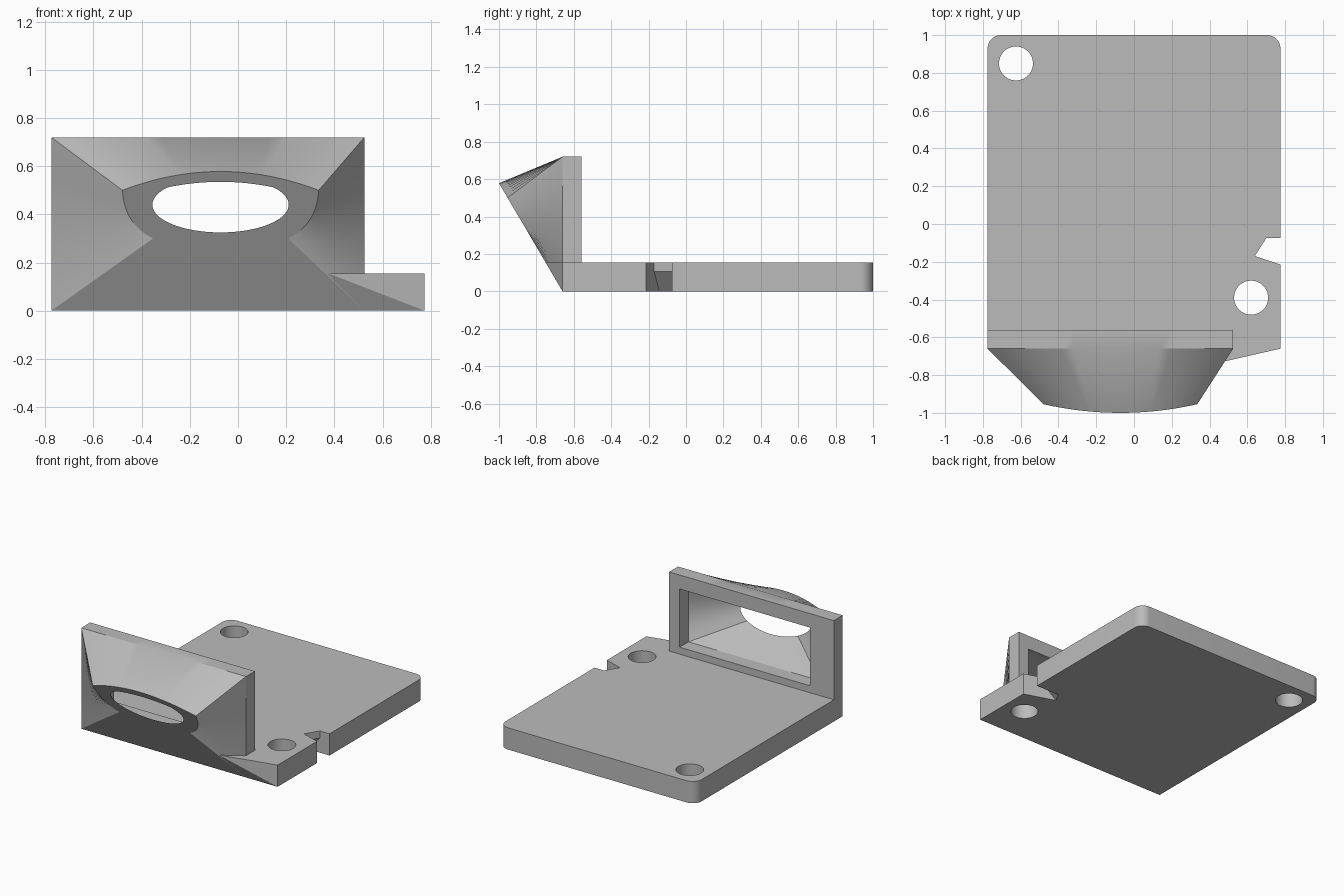
import bpy, bmesh, math
from mathutils import Vector

cube = bpy.data.objects.get("Cube")
if cube:
    bpy.data.objects.remove(cube, do_unlink=True)

grey = bpy.data.materials.new("plain_grey")
grey.use_nodes = True
GREY = (0.5, 0.5, 0.5, 1)
grey.diffuse_color = GREY
grey.node_tree.nodes["Principled BSDF"].inputs["Base Color"].default_value = GREY


def finish(name, bm):
    bmesh.ops.recalc_face_normals(bm, faces=bm.faces)
    mesh = bpy.data.meshes.new(name)
    bm.to_mesh(mesh)
    bm.free()
    mesh.materials.append(grey)
    obj = bpy.data.objects.new(name, mesh)
    bpy.context.collection.objects.link(obj)
    return obj


def loft(name, rings):
    """Closed solid through rings with equal point counts."""
    bm = bmesh.new()
    loops = [[bm.verts.new(p) for p in ring] for ring in rings]
    n = len(loops[0])
    for a, b in zip(loops, loops[1:]):
        for i in range(n):
            j = (i + 1) % n
            bm.faces.new((a[i], a[j], b[j], b[i]))
    bm.faces.new(loops[0])
    bm.faces.new(loops[-1])
    return finish(name, bm)


def flat(points, z):
    return [(x, y, z) for x, y in points]


def arc(cx, cy, r, start, end, n):
    step = (end - start) / n
    return [(cx + r * math.cos(math.radians(start + i * step)),
             cy + r * math.sin(math.radians(start + i * step))) for i in range(n + 1)]


def activate(obj):
    bpy.ops.object.select_all(action='DESELECT')
    obj.select_set(True)
    bpy.context.view_layer.objects.active = obj


def cut(obj, cutter):
    mod = obj.modifiers.new("cut", 'BOOLEAN')
    mod.operation = 'DIFFERENCE'
    mod.solver = 'EXACT'
    mod.object = cutter
    activate(obj)
    bpy.ops.object.modifier_apply(modifier=mod.name)
    bpy.data.objects.remove(cutter, do_unlink=True)


def smooth(obj, angle):
    activate(obj)
    bpy.ops.object.shade_smooth_by_angle(angle=math.radians(angle))


W, SIDE, FRONT, BACK = 0.775, 0.525, -0.66, -0.56
THICK, TOP, R = 0.155, 0.72, 0.07

# Base plate with rounded rear corners
outline = [(-W, BACK), (SIDE, BACK), (SIDE, FRONT), (W, FRONT)]
outline += arc(W - R, 1 - R, R, 0, 90, 10) + arc(R - W, 1 - R, R, 90, 180, 10)
plate = loft("base_plate", [flat(outline, 0), flat(outline, THICK)])

# Screw holes
for x, y in ((-0.625, 0.85), (0.62, -0.39)):
    circle = arc(x, y, 0.09, 0, 360, 48)[:-1]
    cut(plate, loft("hole_cutter", [flat(circle, -0.1), flat(circle, 0.3)]))

# Side notch, undercut towards the bottom
upper = [(0.8, -0.075), (0.7, -0.075), (0.64, -0.17), (0.8, -0.223)]
lower = [(0.8, -0.075), (0.585, -0.075), (0.545, -0.14), (0.8, -0.223)]
cut(plate, loft("notch_cutter", [flat(lower, -0.01), flat(upper, 0.105), flat(upper, 0.2)]))
smooth(plate, 30)

# Sloping wedge where the plate meets the hood
bm = bmesh.new()
for p in ((0.3, FRONT, 0), (W, FRONT, 0), (W, FRONT, THICK),
          (0.375, -0.751, THICK), (0.3, FRONT, THICK)):
    bm.verts.new(p)
bmesh.ops.convex_hull(bm, input=bm.verts)
finish("front_wedge", bm)

# Hood: a rectangle blending to a curved lip on a slanted plane
N, CX = 20, -0.0725


def slant(x, z, out=0.0):
    return (x, FRONT - 0.588 * z - out, z)


def rectangle(x0, x1, z0, z1, y):
    corners = [Vector(c) for c in ((x0, y, z0), (x1, y, z0), (x1, y, z1), (x0, y, z1))]
    return [corners[k].lerp(corners[(k + 1) % 4], i / N) for k in range(4) for i in range(N)]


def side_curve(t):
    """Lip flank from its lower end up to the top corner."""
    a, b, c = Vector((0.28, 0.30)), Vector((0.4, 0.36)), Vector((0.4075, 0.50))
    return a * (1 - t) ** 2 + b * 2 * t * (1 - t) + c * t * t


def roof(dx):
    return 0.578 - 0.47 * dx * dx


steps = [i / N for i in range(N)]
lip = [(0.28 * (2 * t - 1), 0.30) for t in steps]
lip += [tuple(side_curve(t)) for t in steps]
lip += [(d, roof(d)) for d in (0.4075 * (1 - 2 * t) for t in steps)]
lip += [(-p.x, p.y) for p in (side_curve(1 - t) for t in steps)]
hood = loft("hood", [rectangle(-W, SIDE, 0, TOP, BACK),
                     rectangle(-W, SIDE, 0, TOP, FRONT),
                     [slant(CX + x, z) for x, z in lip]])

# Oval mouth that widens into the rectangular rear opening
oval = []
for i in range(4 * N):
    a = math.radians(225) + math.tau * i / (4 * N)
    dx = 0.283 * math.cos(a)
    oval.append((dx, min(0.44 + 0.115 * math.sin(a), roof(dx) - 0.043)))
x0, x1, z0, z1 = CX - 0.515, CX + 0.515, 0.205, 0.62
cut(hood, loft("mouth_cutter", [rectangle(x0, x1, z0, z1, BACK + 0.1),
                                rectangle(x0, x1, z0, z1, FRONT),
                                [slant(CX + x, z) for x, z in oval],
                                [slant(CX + x, z, 0.1) for x, z in oval]]))
smooth(hood, 25)
